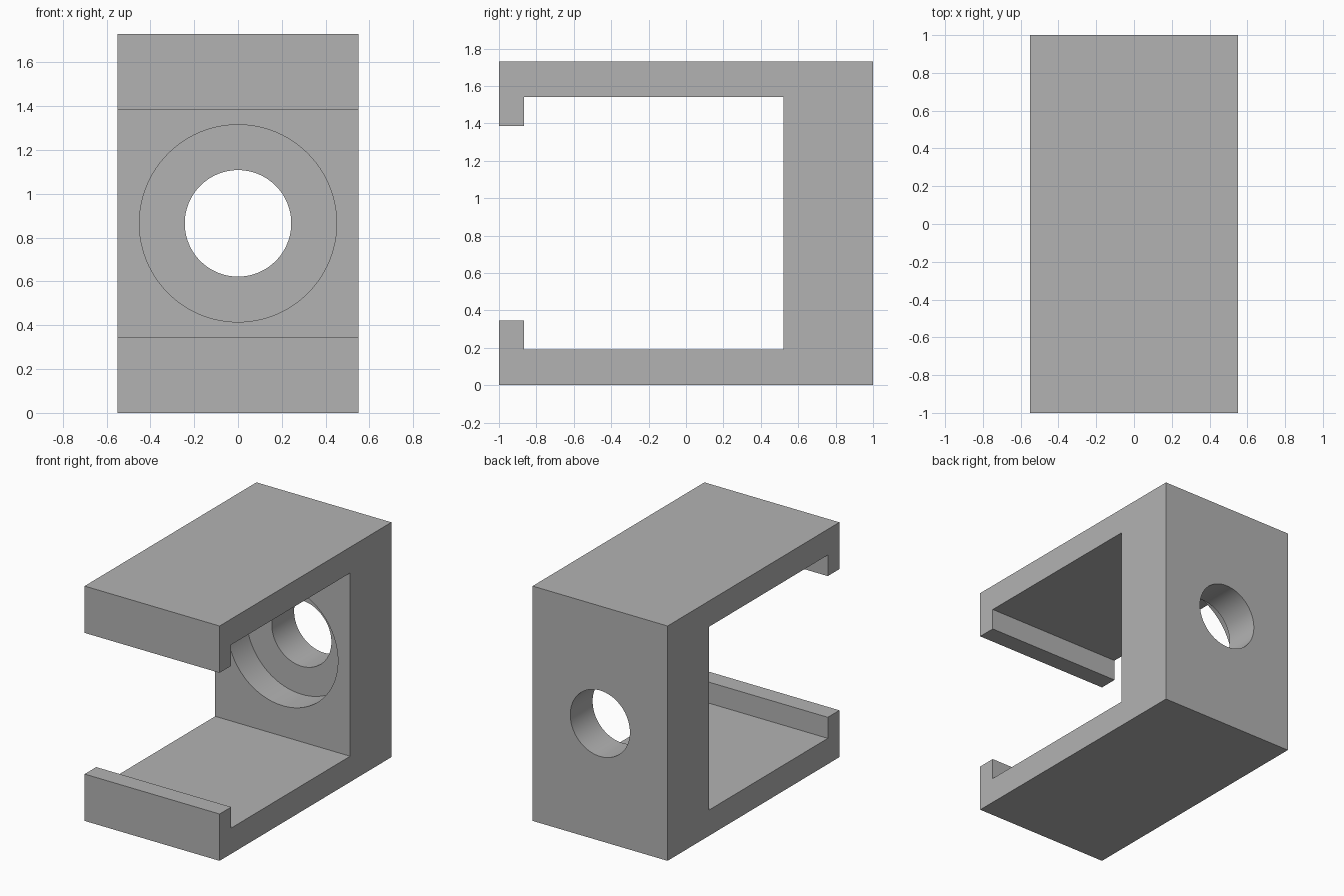
import bpy
import bmesh
from math import pi, radians

cube = bpy.data.objects.get("Cube")
if cube:
    bpy.data.objects.remove(cube, do_unlink=True)

WIDTH, HEIGHT = 1.1, 1.73
MID = HEIGHT / 2
WALL_Y = 0.52      # inner face of the back wall
BORE_DEPTH = 0.22

grey = bpy.data.materials.new("plain grey")
grey.use_nodes = True
colour = (0.45, 0.45, 0.45, 1)
grey.diffuse_color = colour
grey.node_tree.nodes["Principled BSDF"].inputs["Base Color"].default_value = colour

# Bracket: lower half of the C-shaped side profile (y, z), mirrored for the upper half
lower = [(1, 0), (-1, 0), (-1, 0.345), (-0.865, 0.345), (-0.865, 0.19), (WALL_Y, 0.19)]
upper = [(y, HEIGHT - z) for y, z in reversed(lower)]

bm = bmesh.new()
face = bm.faces.new([bm.verts.new((-WIDTH / 2, y, z)) for y, z in lower + upper])
ext = bmesh.ops.extrude_face_region(bm, geom=[face])
moved = [v for v in ext["geom"] if isinstance(v, bmesh.types.BMVert)]
bmesh.ops.translate(bm, verts=moved, vec=(WIDTH, 0, 0))
bmesh.ops.recalc_face_normals(bm, faces=bm.faces)
mesh = bpy.data.meshes.new("bracket")
bm.to_mesh(mesh)
bm.free()
mesh.materials.append(grey)
bracket = bpy.data.objects.new("bracket", mesh)
bpy.context.collection.objects.link(bracket)


def drill(name, radius, y0, y1):
    """Cut a round hole along y through the bracket."""
    bpy.ops.mesh.primitive_cylinder_add(
        vertices=96, radius=radius, depth=y1 - y0,
        location=(0, (y0 + y1) / 2, MID), rotation=(pi / 2, 0, 0))
    cutter = bpy.context.object
    cutter.name = name
    cutter.hide_render = True
    cutter.data.materials.append(grey)
    mod = bracket.modifiers.new(name, 'BOOLEAN')
    mod.operation = 'DIFFERENCE'
    mod.solver = 'EXACT'
    mod.object = cutter
    bpy.ops.object.select_all(action='DESELECT')
    bracket.select_set(True)
    bpy.context.view_layer.objects.active = bracket
    bpy.ops.object.modifier_apply(modifier=name)
    bpy.data.objects.remove(cutter, do_unlink=True)


# Stepped hole in the back wall
drill("counterbore", 0.45, WALL_Y - 0.2, WALL_Y + BORE_DEPTH)
drill("through_hole", 0.243, WALL_Y - 0.1, 1.2)

bpy.ops.object.shade_smooth_by_angle(angle=radians(30))
